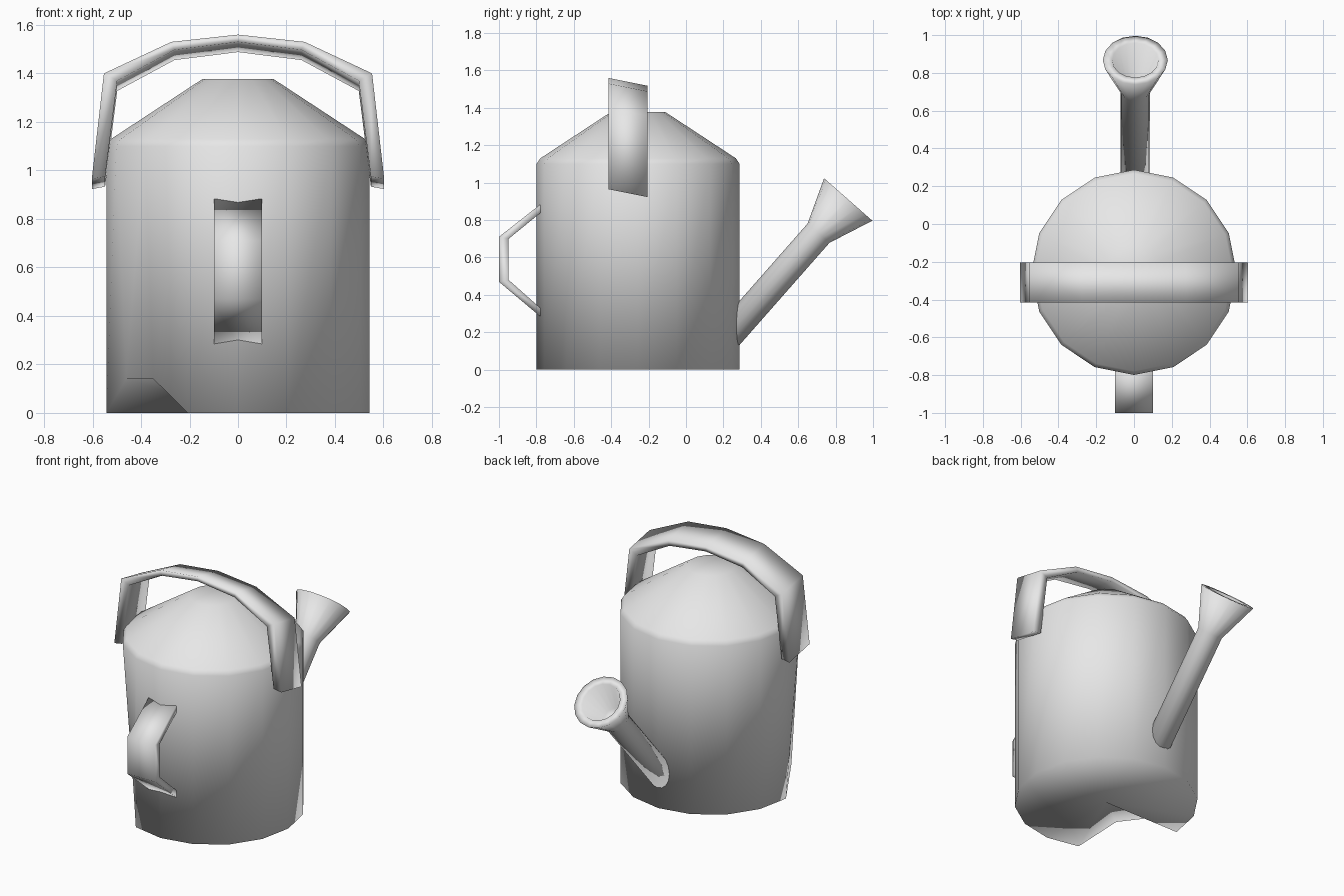
import bpy, bmesh
from math import cos, sin, pi
from mathutils import Vector

if "Cube" in bpy.data.objects:
    bpy.data.objects.remove(bpy.data.objects["Cube"])

GREY = (0.8, 0.8, 0.8, 1.0)
metal = bpy.data.materials.new("grey_metal")
metal.use_nodes = True
metal.diffuse_color = GREY
metal.node_tree.nodes["Principled BSDF"].inputs["Base Color"].default_value = GREY


def finish(bm, name):
    """Turn a bmesh into a smooth grey object."""
    bmesh.ops.recalc_face_normals(bm, faces=bm.faces)
    for f in bm.faces:
        f.smooth = True
    mesh = bpy.data.meshes.new(name)
    bm.to_mesh(mesh)
    bm.free()
    mesh.materials.append(metal)
    obj = bpy.data.objects.new(name, mesh)
    bpy.context.collection.objects.link(obj)
    return obj


def lathe(bm, profile, origin, axis, sides=16):
    """Rings of (radius, distance) along an axis, fan-capped at both ends."""
    axis = Vector(axis).normalized()
    u = Vector((1, 0, 0))
    v = axis.cross(u)
    origin = Vector(origin)
    rings = []
    for r, d in profile:
        rings.append([bm.verts.new(origin + axis * d + r * (u * cos(2 * pi * i / sides) + v * sin(2 * pi * i / sides)))
                      for i in range(sides)])
    for a, b in zip(rings, rings[1:]):
        for i in range(sides):
            j = (i + 1) % sides
            bm.faces.new((a[i], a[j], b[j], b[i]))
    for ring, (r, d) in ((rings[0], profile[0]), (rings[-1], profile[-1])):
        hub = bm.verts.new(origin + axis * d)
        for i in range(sides):
            bm.faces.new((hub, ring[i], ring[(i + 1) % sides]))
    return rings


def strap(name, outer, inner, near, far):
    """Solid band between two matching lines, swept from one side to the other."""
    bm = bmesh.new()
    rows = [[bm.verts.new(place(*p)) for p in line]
            for line, place in ((outer, near), (outer, far), (inner, far), (inner, near))]
    for k in range(4):
        a, b = rows[k], rows[(k + 1) % 4]
        for i in range(len(a) - 1):
            bm.faces.new((a[i], a[i + 1], b[i + 1], b[i]))
    for end in (0, -1):
        bm.faces.new([row[end] for row in rows])
    return finish(bm, name)


# Body: cylinder with a chamfered shoulder and cone top
bm = bmesh.new()
rings = lathe(bm, [(0.543, 0), (0.543, 1.1), (0.523, 1.13), (0.145, 1.378)], (0, -0.256, 0), (0, 0, 1))
# Dent: one bottom edge pushed up and in
rings[0][9].co += Vector((0.04, 0.035, 0.14))
rings[0][10].co += Vector((0.035, 0.06, 0.14))
finish(bm, "can_body")

# Carrying handle over the top, sloping down toward the back
half_outer = [(0.603, 0.965), (0.553, 1.4), (0.275, 1.53)]
half_inner = [(0.548, 0.975), (0.498, 1.37), (0.262, 1.497)]


def mirrored(half, middle):
    return half + [middle] + [(-x, z) for x, z in reversed(half)]


strap("carrying_handle", mirrored(half_outer, (0, 1.56)), mirrored(half_inner, (0, 1.53)),
      lambda x, z: (x, -0.415, z), lambda x, z: (x, -0.205, z - 0.042))

# Pouring grip on the front wall
strap("front_grip",
      [(-0.78, 0.883), (-1.0, 0.71), (-1.0, 0.47), (-0.78, 0.285)],
      [(-0.77, 0.845), (-0.948, 0.7), (-0.948, 0.48), (-0.77, 0.322)],
      lambda y, z: (-0.1, y, z), lambda y, z: (0.1, y, z))

# Spout: straight tube, flared head, flat rim and hollow mouth
bm = bmesh.new()
lathe(bm, [(0.078, 0), (0.078, 0.77), (0.172, 1.01), (0.122, 1.01), (0.055, 0.82)],
      (0.007, 0.2, 0.152), (0.66, 0.75, 0)[2:] + (0.66, 0.75))
finish(bm, "spout")
